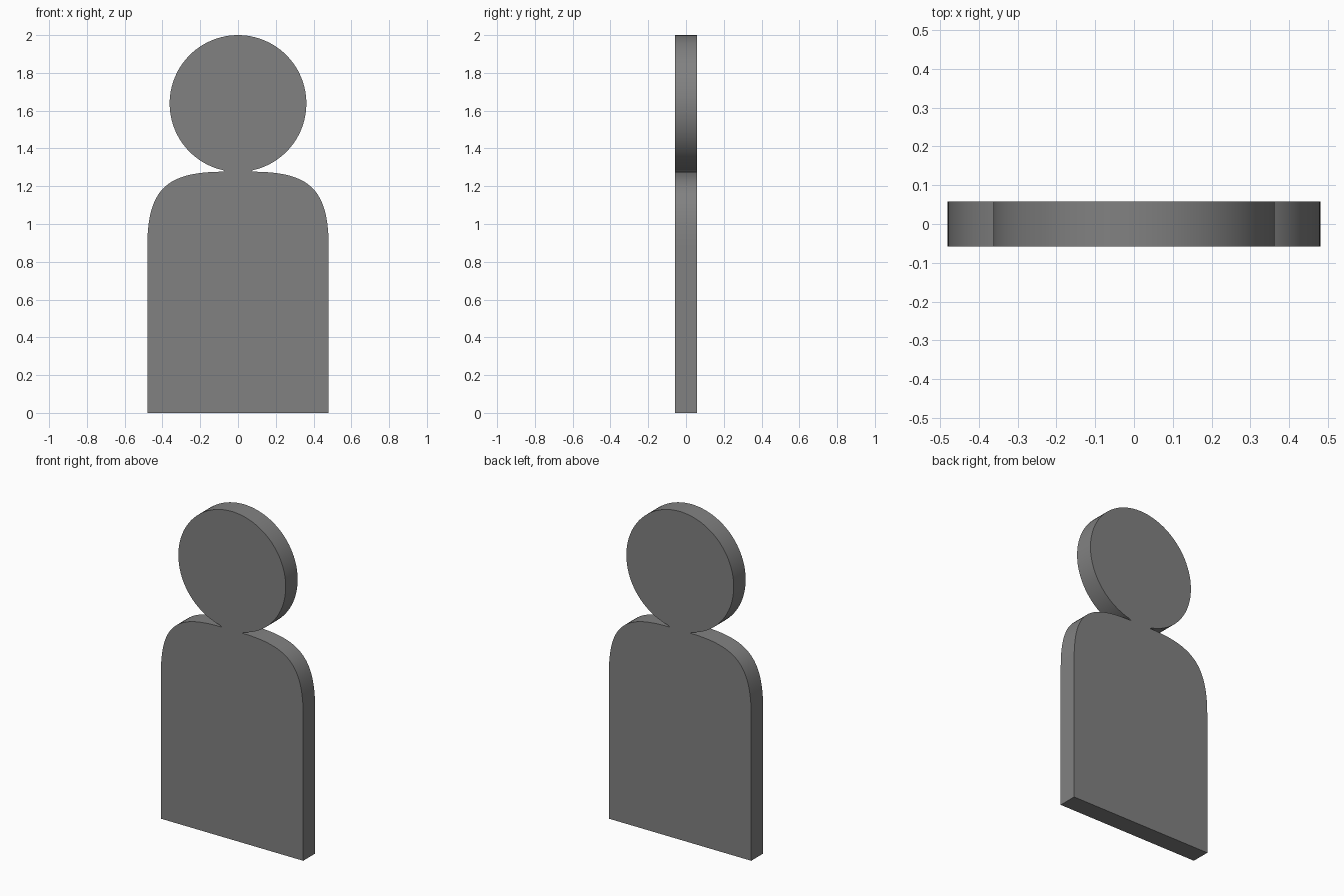
import bpy, bmesh, math
from mathutils import Vector
from mathutils.geometry import interpolate_bezier

if "Cube" in bpy.data.objects:
    bpy.data.objects.remove(bpy.data.objects["Cube"])

HALF_DEPTH = 0.0575
HEAD_Z, HEAD_R = 1.638, 0.362
NECK_X, NECK_Z = 0.07, 1.277

# right half of the outline: base, straight side, curved shoulder
shoulder = interpolate_bezier(Vector((0.48, 0.88)), Vector((0.48, 1.19)),
                              Vector((0.375, NECK_Z)), Vector((NECK_X, NECK_Z)), 28)
right = [(0.48, 0.0)] + [(p.x, p.y) for p in shoulder]

# right half of the round head, from the neck up to just below the crown
start = math.asin(NECK_X / HEAD_R) + 0.02
N = 44
for i in range(N):
    a = start + (math.pi - start) * i / N
    right.append((HEAD_R * math.sin(a), HEAD_Z - HEAD_R * math.cos(a)))

# mirror the half outline around the crown
outline = right + [(0.0, HEAD_Z + HEAD_R)] + [(-x, z) for x, z in reversed(right)]

# extrude the outline into a flat plate
bm = bmesh.new()
face = bm.faces.new([bm.verts.new((x, -HALF_DEPTH, z)) for x, z in outline])
ext = bmesh.ops.extrude_face_region(bm, geom=[face], use_keep_orig=True)
moved = [v for v in ext["geom"] if isinstance(v, bmesh.types.BMVert)]
bmesh.ops.translate(bm, verts=moved, vec=(0, 2 * HALF_DEPTH, 0))
bmesh.ops.recalc_face_normals(bm, faces=bm.faces)
caps = [f for f in bm.faces if len(f.verts) > 4]
bmesh.ops.triangulate(bm, faces=caps)

mesh = bpy.data.meshes.new("person_icon_plate")
bm.to_mesh(mesh)
bm.free()
plate = bpy.data.objects.new("person_icon_plate", mesh)
bpy.context.collection.objects.link(plate)

# dark grey finish
grey = bpy.data.materials.new("dark_grey")
grey.diffuse_color = (0.22, 0.22, 0.22, 1.0)
grey.use_nodes = True
grey.node_tree.nodes["Principled BSDF"].inputs["Base Color"].default_value = grey.diffuse_color
mesh.materials.append(grey)

# smooth rim with crisp front and back edges
bpy.context.view_layer.objects.active = plate
plate.select_set(True)
bpy.ops.object.shade_smooth_by_angle(angle=math.radians(30))
